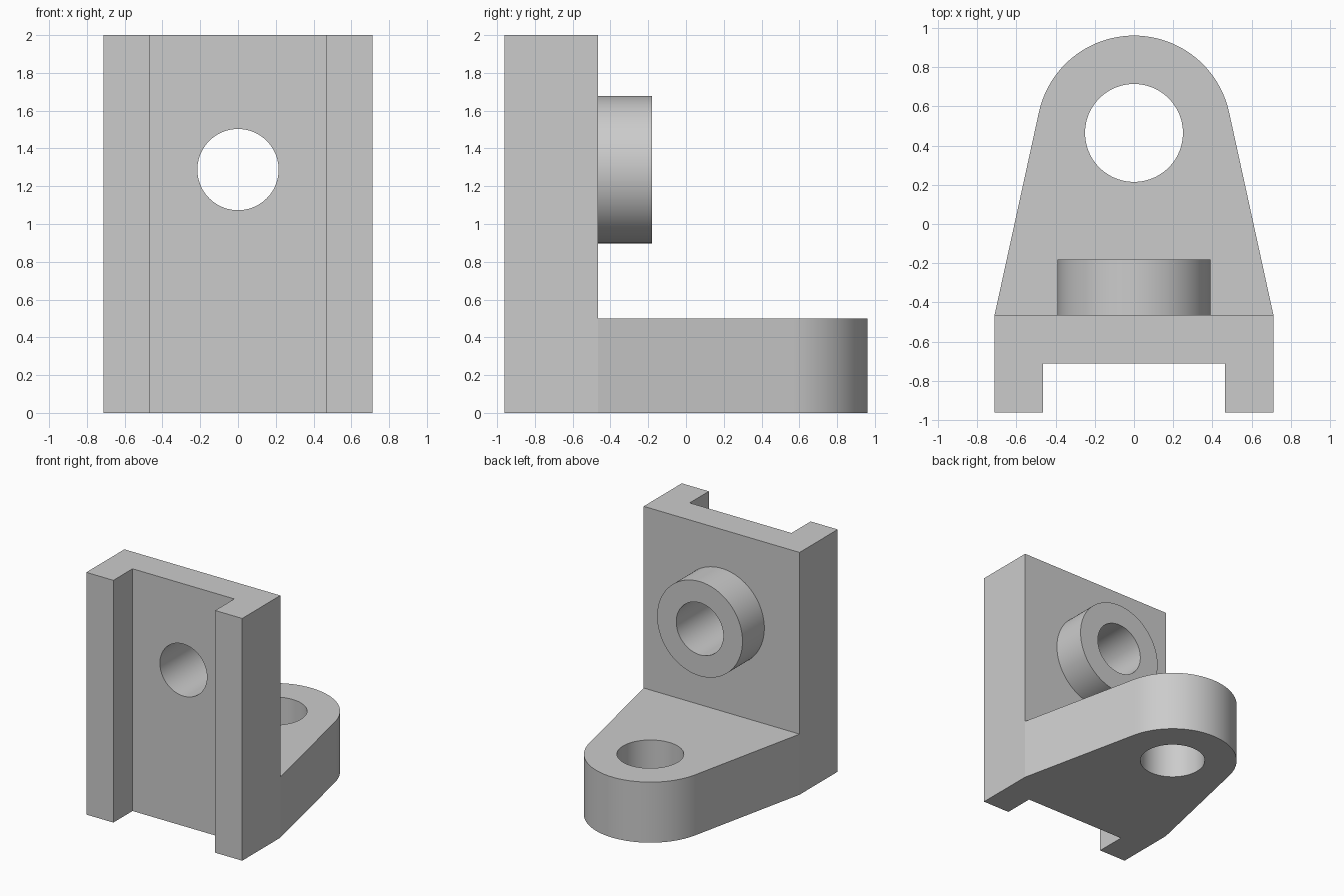
import bpy
import bmesh
from math import acos, atan2, cos, sin, pi, radians, hypot
from mathutils import Matrix

cube = bpy.data.objects.get("Cube")
if cube:
    bpy.data.objects.remove(cube, do_unlink=True)

# Shared dimensions
HALF_W, BACK, FRONT = 0.712, -0.465, -0.962
RAIL, CHANNEL = 0.465, -0.712
LUG_Y, LUG_R = 0.465, 0.497
BORE_Z = 1.288

grey = bpy.data.materials.new("plain_grey")
grey.use_nodes = True
colour = (0.6, 0.6, 0.6, 1)
grey.diffuse_color = colour
grey.node_tree.nodes["Principled BSDF"].inputs["Base Color"].default_value = colour


def prism(name, outline, z0, z1):
    """Extrude a counter-clockwise xy outline from z0 to z1."""
    bm = bmesh.new()
    face = bm.faces.new([bm.verts.new((x, y, z0)) for x, y in outline])
    top = bmesh.ops.extrude_face_region(bm, geom=[face])["geom"]
    verts = [v for v in top if isinstance(v, bmesh.types.BMVert)]
    bmesh.ops.translate(bm, verts=verts, vec=(0, 0, z1 - z0))
    bmesh.ops.recalc_face_normals(bm, faces=bm.faces)
    mesh = bpy.data.meshes.new(name)
    bm.to_mesh(mesh)
    bm.free()
    mesh.materials.append(grey)
    obj = bpy.data.objects.new(name, mesh)
    bpy.context.collection.objects.link(obj)
    return obj


def arc(radius, cy, start, end, steps):
    angles = [start + (end - start) * i / steps for i in range(steps + 1)]
    return [(radius * cos(a), cy + radius * sin(a)) for a in angles]


def cylinder(name, radius, cy, low, high):
    return prism(name, arc(radius, cy, 0, 2 * pi, 96)[:-1], low, high)


def along_y(obj):
    """Turn an upright cylinder to run along +y at bore height."""
    obj.data.transform(Matrix.Translation((0, 0, BORE_Z)) @ Matrix.Rotation(-pi / 2, 4, "X"))
    return obj


def combine(target, tool, operation):
    mod = target.modifiers.new(tool.name, "BOOLEAN")
    mod.operation, mod.solver, mod.object = operation, "EXACT", tool
    bpy.context.view_layer.objects.active = target
    bpy.ops.object.modifier_apply(modifier=mod.name)
    bpy.data.objects.remove(tool, do_unlink=True)


# Upright plate with two front rails and a full-height channel
half = [(RAIL, CHANNEL), (RAIL, FRONT), (HALF_W, FRONT), (HALF_W, BACK)]
bracket = prism("bracket", half + [(-x, y) for x, y in reversed(half)], 0, 2)

# Base lug: sides taper from the plate, tangent to the rounded end
dx, dy = HALF_W, BACK - LUG_Y
tangent = atan2(dy, dx) + acos(LUG_R / hypot(dx, dy))
outline = [(-HALF_W, BACK), (-HALF_W, BACK - 0.1), (HALF_W, BACK - 0.1), (HALF_W, BACK)]
outline += arc(LUG_R, LUG_Y, tangent, pi - tangent, 48)
combine(bracket, prism("base_lug", outline, 0, 0.5), "UNION")

# Round boss on the back of the plate
combine(bracket, along_y(cylinder("boss", 0.39, 0, BACK - 0.1, -0.18)), "UNION")

# Through holes
combine(bracket, along_y(cylinder("boss_bore", 0.215, 0, -1.2, 0.2)), "DIFFERENCE")
combine(bracket, cylinder("lug_hole", 0.25, LUG_Y, -0.2, 0.8), "DIFFERENCE")

# Smooth the round surfaces, keep the flats crisp
bpy.ops.object.select_all(action="DESELECT")
bracket.select_set(True)
bpy.context.view_layer.objects.active = bracket
bpy.ops.object.shade_smooth_by_angle(angle=radians(10))
weighted = bracket.modifiers.new("flat_normals", "WEIGHTED_NORMAL")
weighted.keep_sharp = True
